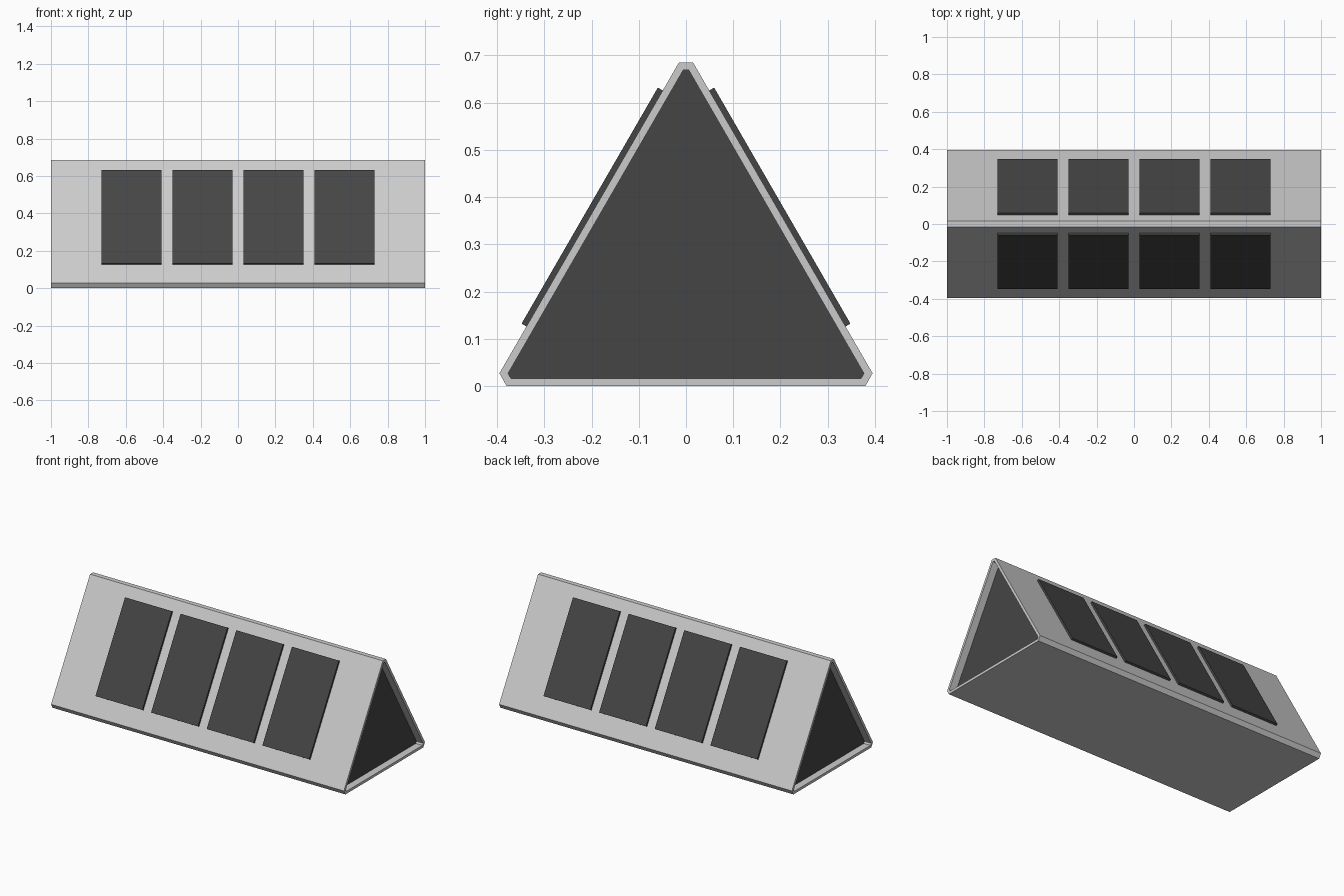
import bpy, bmesh
from mathutils import Vector, Matrix

if "Cube" in bpy.data.objects:
    bpy.data.objects.remove(bpy.data.objects["Cube"])

dark = bpy.data.materials.new("dark_panel")
dark.diffuse_color = (0.06, 0.06, 0.06, 1)
dark.use_nodes = True
dark.node_tree.nodes["Principled BSDF"].inputs["Base Color"].default_value = dark.diffuse_color

# Slanted face frame, in the y-z plane
LOW, HIGH = Vector((0, 0.395, 0.027)), Vector((0, 0.015, 0.685))
SLOPE = (HIGH - LOW).normalized()
NORMAL = Vector((0, SLOPE.z, -SLOPE.y))
RIM, RECESS = 0.016, 0.045


def finish(name, bm, mats=()):
    bmesh.ops.recalc_face_normals(bm, faces=bm.faces)
    mesh = bpy.data.meshes.new(name)
    bm.to_mesh(mesh)
    bm.free()
    for m in mats:
        mesh.materials.append(m)
    obj = bpy.data.objects.new(name, mesh)
    bpy.context.collection.objects.link(obj)
    return obj


# Housing: triangular prism with clipped corners and recessed ends
half = [(0.38, 0), (0.395, 0.027), (0.015, 0.685)]
profile = half + [(-y, z) for y, z in reversed(half)]
bm = bmesh.new()
end = bm.faces.new([bm.verts.new((-1, y, z)) for y, z in profile])
ext = bmesh.ops.extrude_face_region(bm, geom=[end], use_keep_orig=True)
bmesh.ops.translate(bm, vec=(2, 0, 0),
                    verts=[g for g in ext["geom"] if isinstance(g, bmesh.types.BMVert)])
bmesh.ops.recalc_face_normals(bm, faces=bm.faces)
end_faces = [f for f in bm.faces if abs(f.normal.x) > 0.9]
for f in end_faces:
    side = 1 if f.normal.x > 0 else -1
    bmesh.ops.inset_region(bm, faces=[f], thickness=RIM, use_even_offset=True)
    # step inward to form the recess, keeping a flat rim
    ring = bmesh.ops.extrude_face_region(bm, geom=[f])["geom"]
    bmesh.ops.translate(bm, vec=(-side * RECESS, 0, 0),
                        verts=[g for g in ring if isinstance(g, bmesh.types.BMVert)])
    if f.is_valid:
        bm.faces.remove(f)
for f in bm.faces:
    if all(abs(abs(v.co.x) - (1 - RECESS)) < 1e-4 for v in f.verts):
        f.material_index = 1
grey = bpy.data.materials.new("housing_grey")
grey.diffuse_color = (0.8, 0.8, 0.8, 1)
grey.use_nodes = True
grey.node_tree.nodes["Principled BSDF"].inputs["Base Color"].default_value = grey.diffuse_color
finish("housing", bm, (grey, dark))

# Four thin panels on each slanted face
centre = (LOW + HIGH) / 2 + SLOPE * 0.023 + NORMAL * 0.005
for side, label in ((1, "back"), (-1, "front")):
    for i in range(4):
        bm = bmesh.new()
        bmesh.ops.create_cube(bm, size=1)
        axes = Matrix((Vector((0.32, 0, 0)), SLOPE * 0.577, NORMAL * 0.014)).transposed()
        place = Matrix.Translation(centre + Vector((-0.57 + 0.38 * i, 0, 0))) @ axes.to_4x4()
        bmesh.ops.transform(bm, matrix=Matrix.Diagonal((1, side, 1, 1)) @ place, verts=bm.verts)
        finish(f"{label}_panel_{i + 1}", bm, (dark,))
